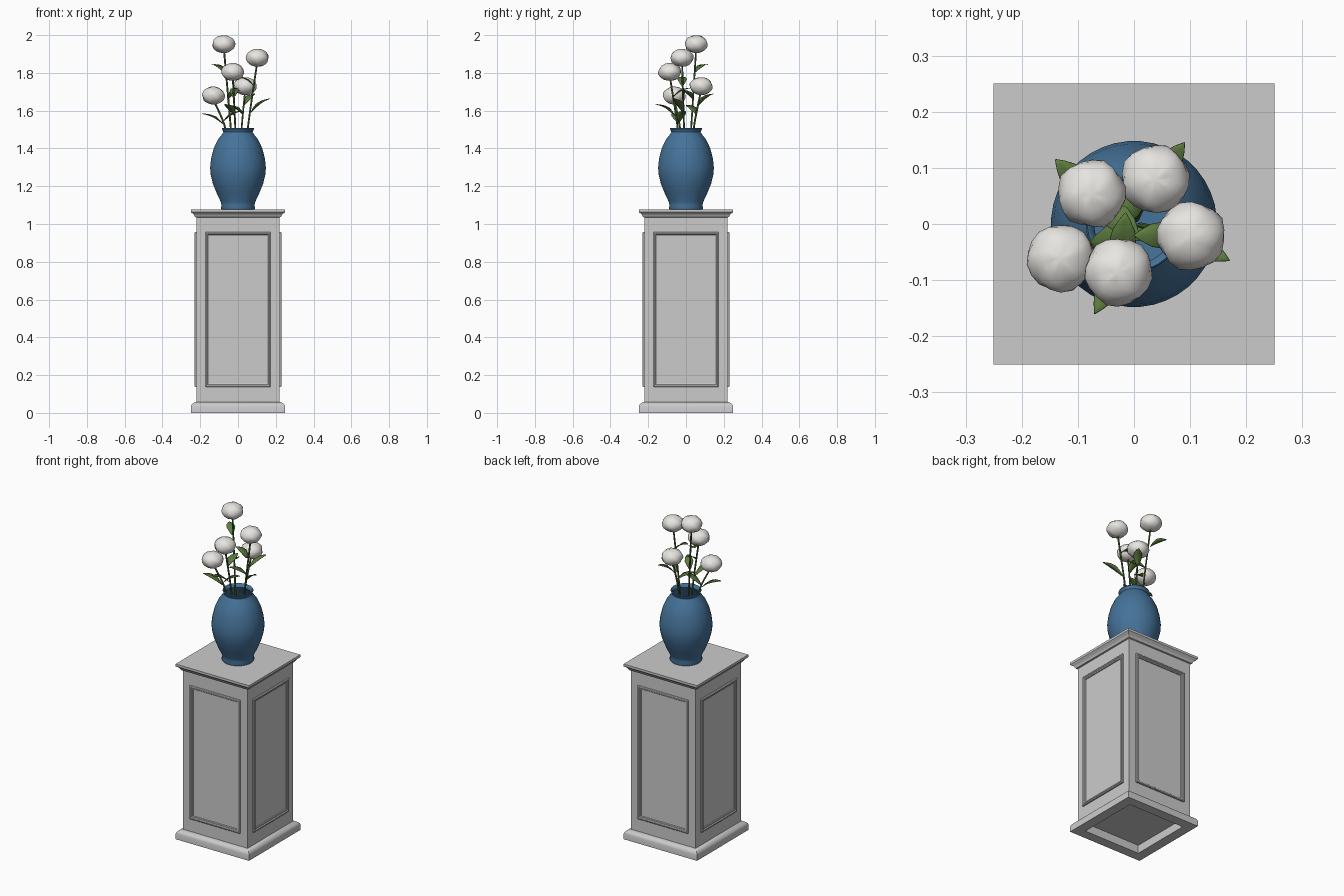
import bpy, bmesh, math, random
from mathutils import Vector, Matrix

if "Cube" in bpy.data.objects:
    bpy.data.objects.remove(bpy.data.objects["Cube"])

random.seed(4)


def material(name, rgb):
    m = bpy.data.materials.new(name)
    m.diffuse_color = (*rgb, 1)
    m.use_nodes = True
    m.node_tree.nodes["Principled BSDF"].inputs["Base Color"].default_value = m.diffuse_color
    return m


BLUE = material("blue_glaze", (0.06, 0.17, 0.32))
GREEN = material("leaf_green", (0.11, 0.2, 0.05))
STEM = material("stem_green", (0.07, 0.14, 0.04))
WHITE = material("petal_white", (0.8, 0.78, 0.75))


def finish(name, bm, mat=None, smooth=None):
    me = bpy.data.meshes.new(name)
    bm.to_mesh(me)
    bm.free()
    ob = bpy.data.objects.new(name, me)
    bpy.context.collection.objects.link(ob)
    if mat:
        me.materials.append(mat)
    if smooth:
        bpy.ops.object.select_all(action='DESELECT')
        ob.select_set(True)
        bpy.context.view_layer.objects.active = ob
        bpy.ops.object.shade_smooth_by_angle(angle=math.radians(smooth))
    return ob


def skin(bm, rings):
    """Bridge successive closed rings of points with quads."""
    loops = [[bm.verts.new(p) for p in ring] for ring in rings]
    n = len(loops[0])
    for a, b in zip(loops, loops[1:]):
        for i in range(n):
            j = (i + 1) % n
            bm.faces.new((a[i], a[j], b[j], b[i]))
    bmesh.ops.remove_doubles(bm, verts=bm.verts, dist=1e-5)
    bmesh.ops.recalc_face_normals(bm, faces=bm.faces)


def turned(name, profile, sides, mat=None, smooth=None):
    """Sweep an (r, z) profile round z; four sides gives a square moulding."""
    k = math.sqrt(2) if sides == 4 else 1
    angles = [2 * math.pi * (i + 0.5) / sides for i in range(sides)]
    bm = bmesh.new()
    skin(bm, [[(r * k * math.cos(a), r * k * math.sin(a), z) for a in angles]
              for r, z in profile])
    return finish(name, bm, mat, smooth)


# Pedestal: hollow base moulding, shaft and cap
turned("pedestal_base", [(0.19, 0.055), (0.19, 0), (0.25, 0), (0.25, 0.034), (0.247, 0.042),
                         (0.241, 0.049), (0.232, 0.054), (0.219, 0.058)], 4, smooth=30)
turned("pedestal_shaft", [(0, 0.05), (0.22, 0.05), (0.22, 1.05), (0, 1.05)], 4)
turned("pedestal_cap", [(0.219, 1.035), (0.228, 1.038), (0.232, 1.046), (0.238, 1.055),
                        (0.246, 1.06), (0.25, 1.064), (0.25, 1.078), (0, 1.078)], 4, smooth=30)

# Raised rectangular moulding on each of the four sides
for i, side in enumerate(("front", "right", "back", "left")):
    bm = bmesh.new()
    rings = []
    for inset, out in ((0, -0.001), (0, 0.007), (0.004, 0.011), (0.01, 0.011),
                       (0.014, 0.006), (0.02, 0.005), (0.022, -0.001)):
        x, lo, hi, y = 0.172 - inset, 0.137 + inset, 0.957 - inset, -0.22 - out
        rings.append([(-x, y, lo), (x, y, lo), (x, y, hi), (-x, y, hi)])
    skin(bm, rings)
    bm.transform(Matrix.Rotation(i * math.pi / 2, 4, 'Z'))
    finish("panel_moulding_" + side, bm)

# Vase with a hollow inside
turned("vase", [(0, 1.078), (0.088, 1.078), (0.091, 1.085), (0.087, 1.1), (0.093, 1.12),
                (0.114, 1.165), (0.134, 1.215), (0.146, 1.265), (0.148, 1.3), (0.143, 1.345),
                (0.129, 1.4), (0.108, 1.445), (0.085, 1.475), (0.078, 1.486), (0.082, 1.497),
                (0.086, 1.504), (0.083, 1.509), (0.077, 1.506), (0.071, 1.488), (0.098, 1.445),
                (0.12, 1.4), (0.136, 1.3), (0.122, 1.2), (0.08, 1.1), (0, 1.095)],
       40, BLUE, 50)


def stem(name, head):
    h = Vector(head)
    cu = bpy.data.curves.new(name, 'CURVE')
    cu.dimensions = '3D'
    cu.bevel_depth = 0.005
    cu.bevel_resolution = 1
    cu.resolution_u = 6
    sp = cu.splines.new('BEZIER')
    pts = [(0.1 * h.x, 0.1 * h.y, 1.12), (0.5 * h.x, 0.5 * h.y, 1.5), (h.x, h.y, h.z - 0.02)]
    sp.bezier_points.add(len(pts) - 1)
    for bp, p in zip(sp.bezier_points, pts):
        bp.co = p
        bp.handle_left_type = bp.handle_right_type = 'AUTO'
    cu.materials.append(STEM)
    bpy.context.collection.objects.link(bpy.data.objects.new(name, cu))


def leaf(name, base, tip):
    """Pointed leaf folded along its midrib, drooping slightly at the tip."""
    a, b = Vector(base), Vector(tip)
    d = b - a
    side = d.cross(Vector((0, 0, 1))).normalized()
    up = side.cross(d).normalized()
    bm = bmesh.new()
    rows = []
    for t, w in ((0, 0.003), (0.2, 0.014), (0.45, 0.024), (0.7, 0.02), (0.88, 0.01), (1, 0.0005)):
        c = a + d * t + up * 0.01 * math.sin(math.pi * t)
        rows.append([bm.verts.new(c + side * w * s + up * w * 0.25 * abs(s)) for s in (-1, 0, 1)])
    for p, q in zip(rows, rows[1:]):
        for i in range(2):
            bm.faces.new((p[i], p[i + 1], q[i + 1], q[i]))
    ob = finish(name, bm, GREEN, 60)
    ob.modifiers.new("thickness", 'SOLIDIFY').thickness = 0.002


def bloom(name, head):
    """Full round blossom: a flattened ball with uneven petal folds."""
    bm = bmesh.new()
    bmesh.ops.create_uvsphere(bm, u_segments=18, v_segments=12, radius=1)
    spin = random.uniform(0, 6.28)
    for v in bm.verts:
        ang = math.atan2(v.co.y, v.co.x) + spin
        ring = math.hypot(v.co.x, v.co.y)
        f = 1 + 0.035 * ring * math.sin(5 * ang + 4 * v.co.z) + random.uniform(-0.025, 0.025)
        v.co = Vector((v.co.x * 0.0605, v.co.y * 0.0605, v.co.z * 0.047)) * f
    bm.transform(Matrix.Translation(head))
    finish(name, bm, WHITE, 40)


# Flowers: head centre, then (base, tip) of the outer and inner leaf
flowers = [
    ((-0.075, 0.054, 1.952), ((-0.075, 0.05, 1.805), (-0.14, 0.115, 1.845)),
     ((-0.055, 0.04, 1.66), (0.01, -0.03, 1.71))),
    ((0.102, -0.021, 1.88), ((0.068, -0.014, 1.59), (0.17, -0.065, 1.665)),
     ((0.085, -0.02, 1.73), (0.0, -0.02, 1.78))),
    ((-0.028, -0.086, 1.805), ((-0.018, -0.06, 1.575), (-0.07, -0.16, 1.635)),
     ((-0.024, -0.07, 1.67), (-0.015, 0.02, 1.72))),
    ((0.038, 0.08, 1.73), ((0.032, 0.067, 1.63), (0.09, 0.145, 1.69)),
     ((0.027, 0.055, 1.58), (-0.06, 0.0, 1.63))),
    ((-0.13, -0.061, 1.68), ((-0.08, -0.038, 1.53), (-0.19, -0.07, 1.585)),
     ((-0.08, -0.037, 1.54), (0.02, -0.01, 1.6))),
]
for n, (head, outer, inner) in enumerate(flowers, 1):
    stem(f"stem_{n}", head)
    bloom(f"blossom_{n}", head)
    leaf(f"outer_leaf_{n}", *outer)
    leaf(f"inner_leaf_{n}", *inner)
